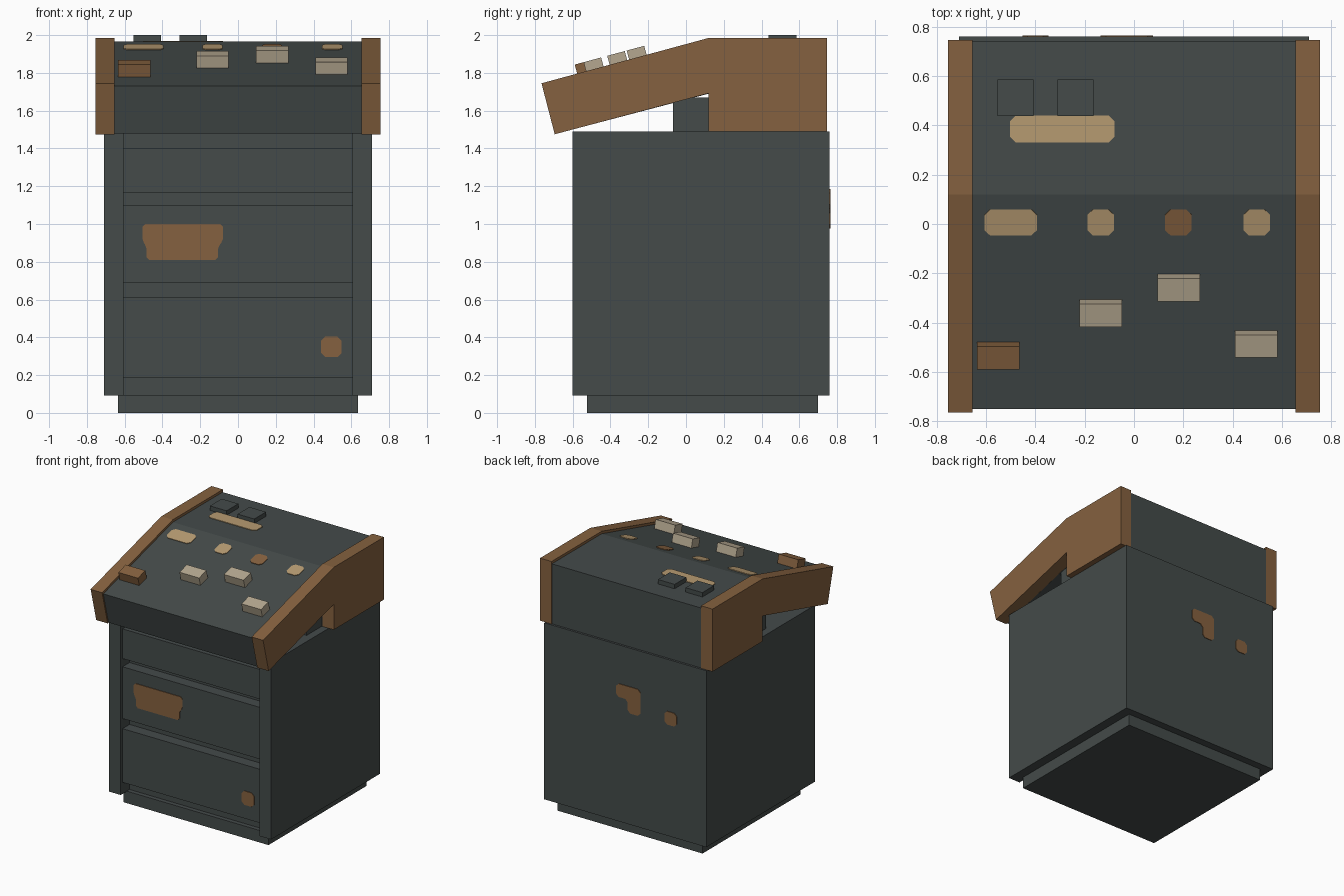
import bpy, bmesh, math
from mathutils import Matrix, Vector

if "Cube" in bpy.data.objects:
    bpy.data.objects.remove(bpy.data.objects["Cube"], do_unlink=True)


def material(name, rgb):
    m = bpy.data.materials.new(name)
    m.use_nodes = True
    col = (*rgb, 1)
    m.diffuse_color = col
    m.node_tree.nodes["Principled BSDF"].inputs["Base Color"].default_value = col
    return m


DARK = material("dark_slate", (0.058, 0.07, 0.068))
WOOD = material("brown_wood", (0.235, 0.12, 0.05))
TAN = material("light_tan", (0.47, 0.325, 0.165))
CREAM = material("cream", (0.46, 0.39, 0.28))


def prism(name, outline, depth, mat, matrix):
    """Extrude a flat outline along local z, then place it."""
    bm = bmesh.new()
    face = bm.faces.new([bm.verts.new((a, b, 0)) for a, b in outline])
    ext = bmesh.ops.extrude_face_region(bm, geom=[face])
    verts = [v for v in ext["geom"] if isinstance(v, bmesh.types.BMVert)]
    bmesh.ops.translate(bm, verts=verts, vec=(0, 0, depth))
    bm.transform(matrix)
    bmesh.ops.recalc_face_normals(bm, faces=bm.faces)
    mesh = bpy.data.meshes.new(name)
    bm.to_mesh(mesh)
    bm.free()
    mesh.materials.append(mat)
    ob = bpy.data.objects.new(name, mesh)
    bpy.context.collection.objects.link(ob)
    return ob


def rect(x0, x1, y0, y1):
    return [(x0, y0), (x1, y0), (x1, y1), (x0, y1)]


def box(name, x0, x1, y0, y1, z0, z1, mat):
    return prism(name, rect(x0, x1, y0, y1), z1 - z0, mat, Matrix.Translation((0, 0, z0)))


def clipped(outline, cut=0.022):
    """Cut every corner of an outline."""
    pts = [Vector(p) for p in outline]
    out = []
    for i, p in enumerate(pts):
        for q in (pts[i - 1], pts[(i + 1) % len(pts)]):
            d = q - p
            out.append(tuple(p + d.normalized() * min(cut, d.length * 0.4)))
    return out


# Matrices: local (a, b) drawn on the yz plane, or on the xz plane facing front
SIDE = Matrix(((0, 0, 1, 0), (1, 0, 0, 0), (0, 1, 0, 0), (0, 0, 0, 1)))


def upright(y):
    return Matrix.Translation((0, y, 0)) @ Matrix.Rotation(math.pi / 2, 4, "X")


# Cabinet
FRONT, RECESS, BACK, TOP = -0.6, -0.49, 0.76, 1.49
box("plinth", -0.635, 0.635, -0.525, 0.7, 0, 0.095, DARK)
box("cabinet_body", -0.71, 0.71, RECESS, BACK, 0.093, TOP, DARK)
for side, s in (("left", 1), ("right", -1)):
    x0, x1 = sorted((s * 0.607, s * 0.71))
    box(side + "_front_post", x0, x1, FRONT, RECESS, 0.093, TOP, DARK)

# Drawer fronts
DRAWER = -0.578
for name, z0, z1 in (("lower", 0.185, 0.61), ("middle", 0.69, 1.1), ("upper", 1.165, 1.4)):
    box(name + "_drawer", -0.607, 0.607, DRAWER, RECESS, z0, z1, DARK)

# Sloped console with wooden cheeks
BEND, CREST = 0.12, 1.965
prism("console",
      [(-0.75, 1.73), (BEND, CREST), (0.743, CREST), (0.743, TOP),
       (BEND, TOP), (BEND, 1.69), (-0.685, 1.478)],
      1.31, DARK, Matrix.Translation((-0.655, 0, 0)) @ SIDE)
box("console_neck", -0.65, 0.65, -0.07, BEND, TOP, 1.67, DARK)
cheek = [(-0.765, 1.745), (BEND, 1.985), (0.747, 1.985), (0.747, TOP),
         (BEND, TOP), (BEND, 1.692), (-0.695, 1.475)]
for side, x in (("left", 0.655), ("right", -0.755)):
    prism(side + "_wood_cheek", cheek, 0.1, WOOD, Matrix.Translation((x, 0, 0)) @ SIDE)

# Everything lying on the slope uses this tilt
SLOPE = (CREST - 1.73) / (BEND + 0.75)


def on_slope(x, y):
    z = CREST + (y - BEND) * SLOPE
    return Matrix.Translation((x, y, z)) @ Matrix.Rotation(math.atan(SLOPE), 4, "X")


# Block keys
for i, (x, y, mat) in enumerate(((-0.55, -0.525, WOOD), (-0.135, -0.353, CREAM),
                                 (0.182, -0.25, CREAM), (0.495, -0.478, CREAM))):
    prism(f"block_key_{i + 1}", rect(-0.086, 0.086, -0.048, 0.048), 0.068, mat, on_slope(x, y))

# Flat inlays on the slope
for i, (x, half, mat) in enumerate(((-0.5, 0.106, TAN), (-0.135, 0.054, TAN),
                                    (0.18, 0.054, WOOD), (0.498, 0.054, TAN))):
    prism(f"slope_inlay_{i + 1}", clipped(rect(-half, half, -0.054, 0.054)),
          0.005, mat, on_slope(x, 0.007))

# Flat top: long inlay and two low dark blocks
prism("top_inlay", clipped(rect(-0.502, -0.08, 0.33, 0.44)), 0.005, TAN,
      Matrix.Translation((0, 0, CREST)))
for i, x in enumerate((-0.48, -0.237)):
    box(f"top_block_{i + 1}", x - 0.073, x + 0.073, 0.438, 0.585, CREST, 2.0, DARK)

# Wooden patches on the drawers
prism("middle_drawer_patch",
      clipped([(-0.505, 1.0), (-0.08, 1.0), (-0.08, 0.905), (-0.105, 0.885),
               (-0.105, 0.81), (-0.485, 0.81), (-0.485, 0.885), (-0.505, 0.905)], 0.015),
      0.005, WOOD, upright(DRAWER))
prism("lower_drawer_patch", clipped(rect(0.44, 0.548, 0.295, 0.405)), 0.005, WOOD, upright(DRAWER))

# Wooden patches on the back
prism("back_corner_patch",
      clipped([(0.077, 1.185), (-0.135, 1.185), (-0.135, 0.975), (-0.025, 0.975),
               (-0.025, 1.08), (0.077, 1.08)]),
      0.005, WOOD, upright(BACK + 0.005))
prism("back_small_patch", clipped(rect(-0.453, -0.347, 0.975, 1.08)),
      0.005, WOOD, upright(BACK + 0.005))
